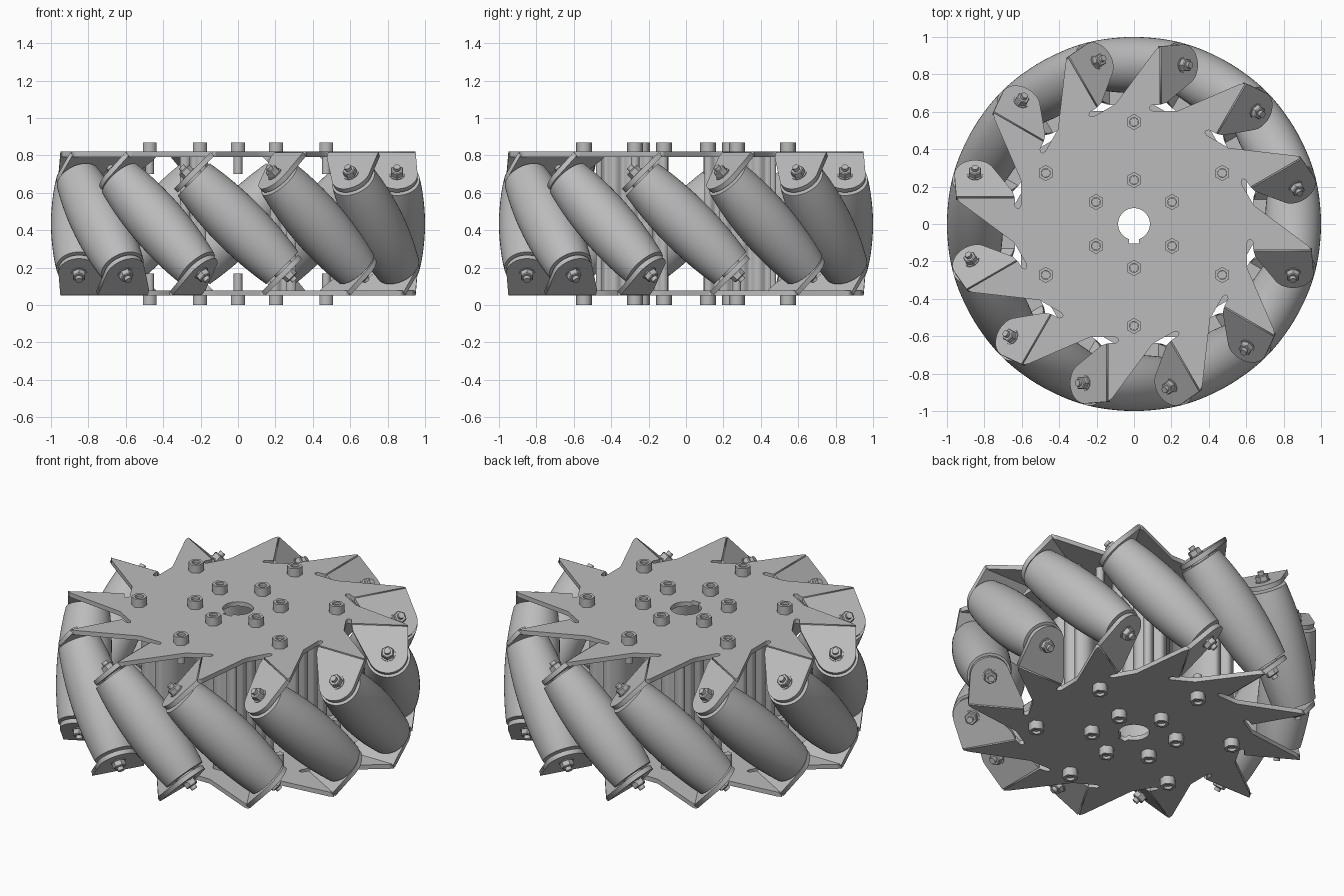
import bpy, bmesh
from math import pi, sin, cos, sqrt, radians
from mathutils import Matrix, Vector

cube = bpy.data.objects.get("Cube")
if cube:
    bpy.data.objects.remove(cube)

MID = 0.435        # middle height of the wheel
AXIS_R = 0.85      # distance of roller axes from the hub
COUNT = 12

grey = bpy.data.materials.new("metal grey")
grey.use_nodes = True
grey.diffuse_color = (0.5, 0.5, 0.5, 1)
grey.node_tree.nodes["Principled BSDF"].inputs["Base Color"].default_value = (0.5, 0.5, 0.5, 1)


def place(name, mesh, matrix):
    obj = bpy.data.objects.new(name, mesh)
    bpy.context.collection.objects.link(obj)
    obj.matrix_world = matrix
    return obj


def circle(r, n, start=0.0, end=2 * pi, closed=True):
    steps = n if closed else n - 1
    return [(r * cos(start + (end - start) * i / steps),
             r * sin(start + (end - start) * i / steps)) for i in range(n)]


def sheet(name, outlines, thickness):
    """Flat outline with holes, extruded evenly about z = 0."""
    curve = bpy.data.curves.new(name, 'CURVE')
    curve.dimensions = '2D'
    curve.fill_mode = 'BOTH'
    curve.extrude = thickness / 2
    for pts in outlines:
        s = curve.splines.new('POLY')
        s.points.add(len(pts) - 1)
        for p, (x, y) in zip(s.points, pts):
            p.co = (x, y, 0, 1)
        s.use_cyclic_u = True
    temp = bpy.data.objects.new(name, curve)
    bpy.context.collection.objects.link(temp)
    bpy.context.view_layer.update()
    graph = bpy.context.evaluated_depsgraph_get()
    mesh = bpy.data.meshes.new_from_object(temp.evaluated_get(graph))
    bpy.data.objects.remove(temp)
    bm = bmesh.new()
    bm.from_mesh(mesh)
    bmesh.ops.remove_doubles(bm, verts=bm.verts, dist=1e-5)
    bmesh.ops.recalc_face_normals(bm, faces=bm.faces)
    bm.to_mesh(mesh)
    bm.free()
    mesh.materials.clear()
    mesh.materials.append(grey)
    return mesh


def lathe(name, profile, n):
    """Solid of revolution about z from (radius, height) pairs."""
    bm = bmesh.new()
    rings = [[bm.verts.new((x, y, z)) for x, y in circle(r, n)] for r, z in profile]
    for a, b in zip(rings, rings[1:]):
        for i in range(n):
            j = (i + 1) % n
            bm.faces.new((a[i], a[j], b[j], b[i])).smooth = n > 8
    bm.faces.new(rings[0][::-1])
    bm.faces.new(rings[-1])
    for e in bm.edges:
        if len(e.link_faces) == 2 and e.calc_face_angle(0) > radians(35):
            e.smooth = False
    mesh = bpy.data.meshes.new(name)
    bm.to_mesh(mesh)
    bm.free()
    mesh.materials.append(grey)
    return mesh


def turn(angle):
    return Matrix.Rotation(angle, 4, 'Z')


# Side plate outline: one tooth repeated around, each with a relief slot
tooth = [(-0.235, -0.605), (-0.10, -0.605), (-0.085, -0.613), (-0.083, -0.624),
         (-0.095, -0.635), (-0.14, -0.638), (-0.14, -0.95), (-0.115, -0.93)]
outline = []
for k in range(COUNT):
    rot = turn(2 * pi * k / COUNT)
    outline += [tuple((rot @ Vector((x, y, 0)))[:2]) for x, y in tooth]

# Centre bore with a keyway
bore = circle(0.085, 40, radians(-72), radians(252), False) + [(-0.026, -0.105), (0.026, -0.105)]
plate = sheet("plate", [outline, bore], 0.027)

# Bent tab: rounded end, tapering to the fold line
tab_outline = [(-0.21, -0.166), (0.10, -0.166)] + circle(0.11, 20, 0, radians(155), False) \
    + [(-0.20, -0.125)]
tab = sheet("tab", [tab_outline], 0.027)

# Barrel roller whose crown follows the rim of the wheel
half = 0.335
barrel = [(sqrt(1 - s * s / 2) - AXIS_R, s)
          for s in (half * (i / 8 - 1) for i in range(17))]
roller = lathe("roller", barrel, 48)
washer = lathe("washer", [(0.06, 0.325), (0.06, 0.35)], 24)
rod = lathe("rod", [(0.018, -0.43), (0.018, 0.43)], 16)
nut = lathe("nut", [(0.032, 0.372), (0.037, 0.377), (0.037, 0.405), (0.032, 0.41)], 6)
collar = lathe("collar", [(0.042, 0.37), (0.042, 0.378)], 20)

# Plate bolts: hex heads with a round socket, and short shanks inside
head = sheet("bolt_head", [circle(0.043, 6), circle(0.024, 16)], 0.05)
shank = lathe("bolt_shank", [(0.023, 0.70), (0.023, 0.855)], 16)

# Rollers, leaning at 45 degrees around the rim
lean = Matrix.Translation((0, -AXIS_R, MID)) @ Matrix.Rotation(radians(-45), 4, 'Y')
for k in range(COUNT):
    m = turn(2 * pi * k / COUNT) @ lean
    place("roller", roller, m)
    place("roller_rod", rod, m)

# Frame of a bent tab, perpendicular to its roller axis
u = Vector((0, -1, 0))
v = Vector((-1, 0, -1)).normalized()
w = u.cross(v)
tab_frame = Matrix((u, v, w)).transposed().to_4x4()
tab_frame.translation = lean @ Vector((0, 0, 0.36))

# Both sides: the lower one is the upper one flipped about the front axis
flip = Matrix.Translation((0, 0, MID)) @ Matrix.Rotation(pi, 4, 'Y') @ Matrix.Translation((0, 0, -MID))
for side, base in (("upper", Matrix.Identity(4)), ("lower", flip)):
    place(side + "_plate", plate, base @ Matrix.Translation((0, 0, 0.8065)))
    for k in range(COUNT):
        spin = base @ turn(2 * pi * k / COUNT)
        place(side + "_tab", tab, spin @ tab_frame)
        for name, mesh in (("washer", washer), ("collar", collar), ("nut", nut)):
            place(side + "_" + name, mesh, spin @ lean)
    for k in range(6):
        for r in (0.235, 0.545):
            spin = base @ turn(pi / 2 + k * pi / 3) @ Matrix.Translation((r, 0, 0))
            place(side + "_bolt_head", head, spin @ Matrix.Translation((0, 0, 0.845)))
            place(side + "_bolt_shank", shank, spin)

# Grooved spacer posts joining the plates
groove = [(0.17, 0.10), (0.31, 0.10)]
for y in (0.16, 0.25, 0.34, 0.43):
    groove += [(0.31, y - 0.02), (0.28, y - 0.012), (0.28, y + 0.012), (0.31, y + 0.02)]
groove += [(0.31, 0.48), (0.26, 0.48), (0.255, 0.45), (0.225, 0.45), (0.22, 0.48), (0.17, 0.48)]
for sx in (1, -1):
    for sy in (1, -1):
        post = sheet("spacer_post", [[(sx * x, sy * y) for x, y in groove]], 0.72)
        place("spacer_post", post, Matrix.Translation((0, 0, MID)))
